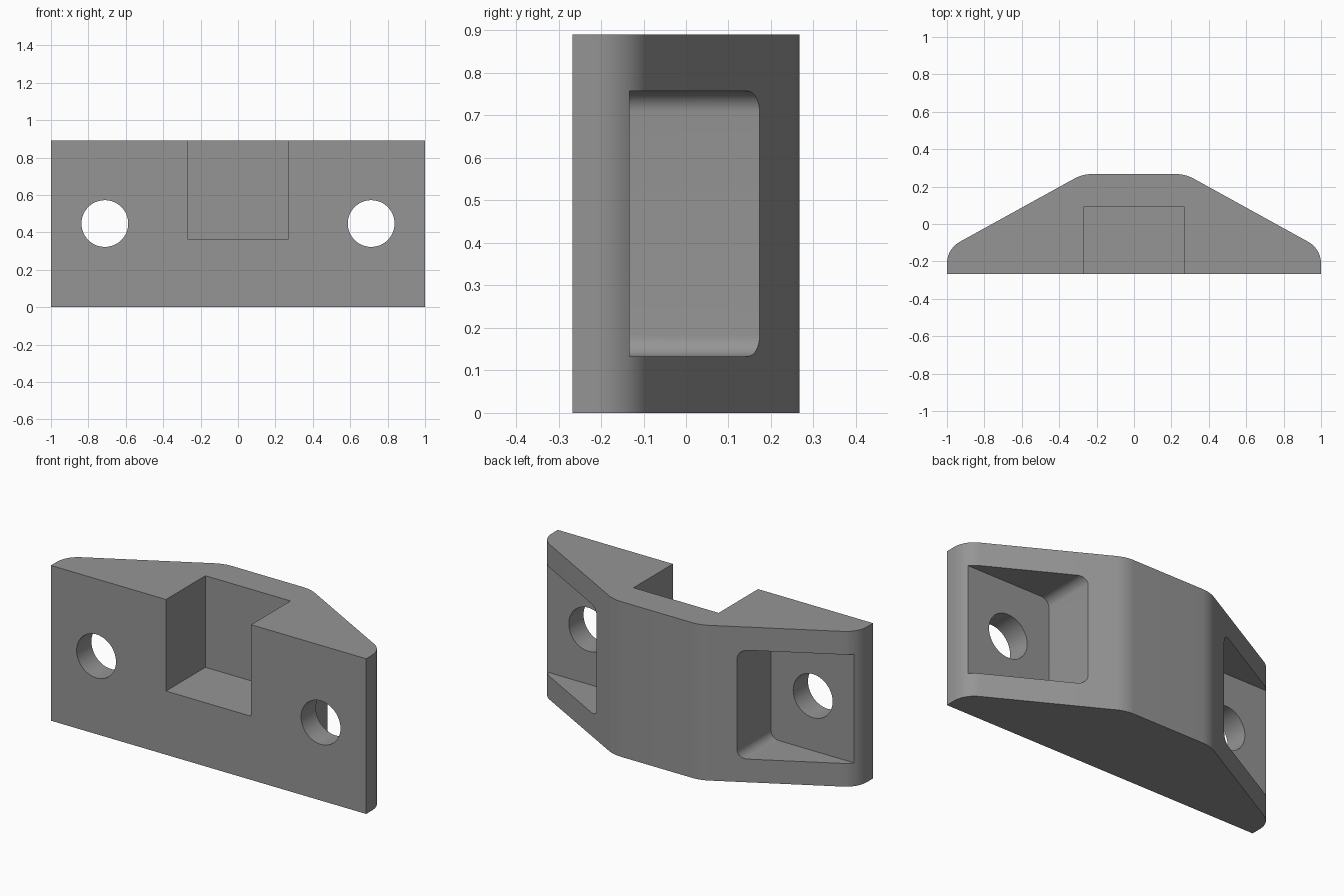
import bpy, bmesh, math
from mathutils import Vector

if "Cube" in bpy.data.objects:
    bpy.data.objects.remove(bpy.data.objects["Cube"])

grey = bpy.data.materials.new("grey")
grey.diffuse_color = (0.3, 0.3, 0.3, 1)
grey.use_nodes = True
grey.node_tree.nodes["Principled BSDF"].inputs["Base Color"].default_value = grey.diffuse_color


def rounded(corners, steps=10):
    """Outline from (x, y, radius) corners, filleting where radius > 0."""
    out = []
    n = len(corners)
    for i, (x, y, r) in enumerate(corners):
        p = Vector((x, y))
        if r == 0:
            out.append(p)
            continue
        a = (Vector(corners[i - 1][:2]) - p).normalized()
        b = (Vector(corners[(i + 1) % n][:2]) - p).normalized()
        half = a.angle(b) / 2
        centre = p + (a + b).normalized() * (r / math.sin(half))
        s = p + a * (r / math.tan(half)) - centre
        e = p + b * (r / math.tan(half)) - centre
        sweep = s.angle_signed(e)
        for k in range(steps + 1):
            t = -sweep * k / steps
            out.append(centre + Vector((s.x * math.cos(t) - s.y * math.sin(t),
                                        s.x * math.sin(t) + s.y * math.cos(t))))
    return out


def prism(name, outline, axis, lo, hi):
    """Extrude an outline: xy outline along z, or xz outline along y."""
    place = (lambda p, h: (p[0], p[1], h)) if axis == 'z' else (lambda p, h: (p[0], h, p[1]))
    bm = bmesh.new()
    face = bm.faces.new([bm.verts.new(place(p, lo)) for p in outline])
    ext = bmesh.ops.extrude_face_region(bm, geom=[face])
    shift = Vector(place((0, 0), hi - lo))
    bmesh.ops.translate(bm, vec=shift,
                        verts=[v for v in ext['geom'] if isinstance(v, bmesh.types.BMVert)])
    bmesh.ops.recalc_face_normals(bm, faces=bm.faces)
    mesh = bpy.data.meshes.new(name)
    bm.to_mesh(mesh)
    bm.free()
    mesh.materials.append(grey)
    ob = bpy.data.objects.new(name, mesh)
    bpy.context.collection.objects.link(ob)
    return ob


# Body: wedge-sided block with softened back corners
body = prism("mounting_block", rounded([
    (-1, -0.267, 0), (1, -0.267, 0), (1, -0.133, 0.133), (0.275, 0.267, 0.2),
    (-0.275, 0.267, 0.2), (-1, -0.133, 0.133)]), 'z', 0, 0.89)

# Central slot, open at the front and top
cutters = [prism("slot_cutter", [(-0.27, 0.365), (0.27, 0.365), (0.27, 1.1), (-0.27, 1.1)],
                 'y', -0.5, 0.09)]

for side, s in (("left", -1), ("right", 1)):
    # Screw pocket, rounded at its inner corners
    pocket = [(0.445, 0.133, 0.05), (1.2, 0.133, 0), (1.2, 0.757, 0), (0.445, 0.757, 0.05)]
    cutters.append(prism(side + "_pocket_cutter",
                         [(s * p.x, p.y) for p in rounded(pocket)], 'y', -0.133, 0.6))
    # Screw hole
    circle = [(s * 0.712 + 0.125 * math.cos(k * math.tau / 48),
               0.447 + 0.125 * math.sin(k * math.tau / 48)) for k in range(48)]
    cutters.append(prism(side + "_hole_cutter", circle, 'y', -0.5, 0.0))

for c in cutters:
    c.hide_render = True
    c.hide_set(True)
    mod = body.modifiers.new(c.name, 'BOOLEAN')
    mod.operation = 'DIFFERENCE'
    mod.solver = 'EXACT'
    mod.object = c

# Apply the cuts, drop the cutters and smooth the rounded parts
bpy.context.view_layer.objects.active = body
body.select_set(True)
for mod in list(body.modifiers):
    bpy.ops.object.modifier_apply(modifier=mod.name)
for c in cutters:
    bpy.data.objects.remove(c)
bpy.ops.object.shade_smooth_by_angle(angle=math.radians(25))
